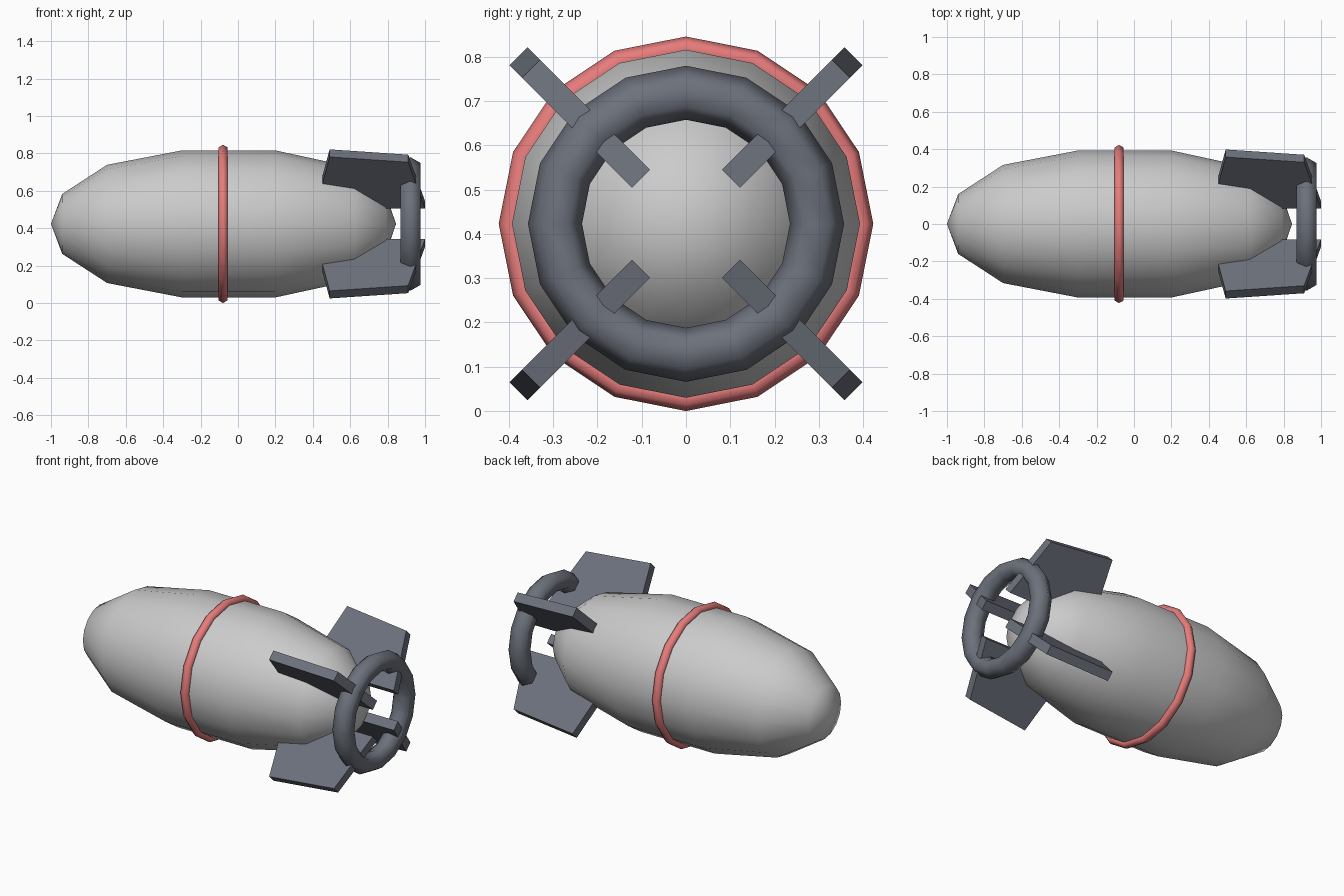
import bpy, bmesh
from math import pi, radians, sin, cos
from mathutils import Matrix

if "Cube" in bpy.data.objects:
    bpy.data.objects.remove(bpy.data.objects["Cube"])

CZ = 0.423   # height of the long axis
SIDES = 16


def material(name, rgb):
    m = bpy.data.materials.new(name)
    m.diffuse_color = (*rgb, 1)
    m.use_nodes = True
    m.node_tree.nodes["Principled BSDF"].inputs["Base Color"].default_value = m.diffuse_color
    return m


def make_object(name, bm, mat=None, smooth=True):
    bmesh.ops.recalc_face_normals(bm, faces=bm.faces)
    mesh = bpy.data.meshes.new(name)
    bm.to_mesh(mesh)
    bm.free()
    for p in mesh.polygons:
        p.use_smooth = smooth
    if mat:
        mesh.materials.append(mat)
    ob = bpy.data.objects.new(name, mesh)
    ob.location.z = CZ
    bpy.context.collection.objects.link(ob)
    return ob


def hoop(name, x, major, minor, mat):
    bpy.ops.mesh.primitive_torus_add(
        major_segments=SIDES, minor_segments=6, major_radius=major,
        minor_radius=minor, location=(x, 0, CZ), rotation=(0, pi / 2, 0))
    ob = bpy.context.object
    ob.name = name
    ob.data.materials.append(mat)
    bpy.ops.object.shade_smooth()


dark = material("dark_metal", (0.15, 0.165, 0.20))
red = material("red_paint", (0.80, 0.20, 0.20))

# Hull: profile of (x, radius) spun round the long axis
profile = [(-1, 0), (-0.94, 0.16), (-0.70, 0.316), (-0.30, 0.393),
           (0.20, 0.393), (0.62, 0.302), (0.79, 0.16), (0.845, 0)]
bm = bmesh.new()
verts = [bm.verts.new((x, 0, r)) for x, r in profile]
edges = [bm.edges.new(pair) for pair in zip(verts, verts[1:])]
bmesh.ops.spin(bm, geom=verts + edges, cent=(0, 0, 0), axis=(1, 0, 0),
               angle=2 * pi, steps=SIDES)
bmesh.ops.remove_doubles(bm, verts=bm.verts, dist=0.0005)
make_object("hull", bm)

# Painted band and tail hoop
hoop("band", -0.08, 0.396, 0.027, red)
hoop("tail_hoop", 0.922, 0.296, 0.061, dark)

# Four diagonal fins: plate outline of (x, radius), given thickness
outline = [(0.415, 0.144), (0.49, 0.535), (0.91, 0.495), (1.0, 0.144)]
thickness = 0.057
for i in range(4):
    bm = bmesh.new()
    face = bm.faces.new([bm.verts.new((x, -thickness / 2, r)) for x, r in outline])
    ext = bmesh.ops.extrude_face_region(bm, geom=[face])
    moved = [v for v in ext["geom"] if isinstance(v, bmesh.types.BMVert)]
    bmesh.ops.translate(bm, verts=moved, vec=(0, thickness, 0))
    bmesh.ops.rotate(bm, verts=bm.verts, cent=(0, 0, 0),
                     matrix=Matrix.Rotation(radians(45 + 90 * i), 3, 'X'))
    make_object(f"fin_{i + 1}", bm, dark, smooth=False)
